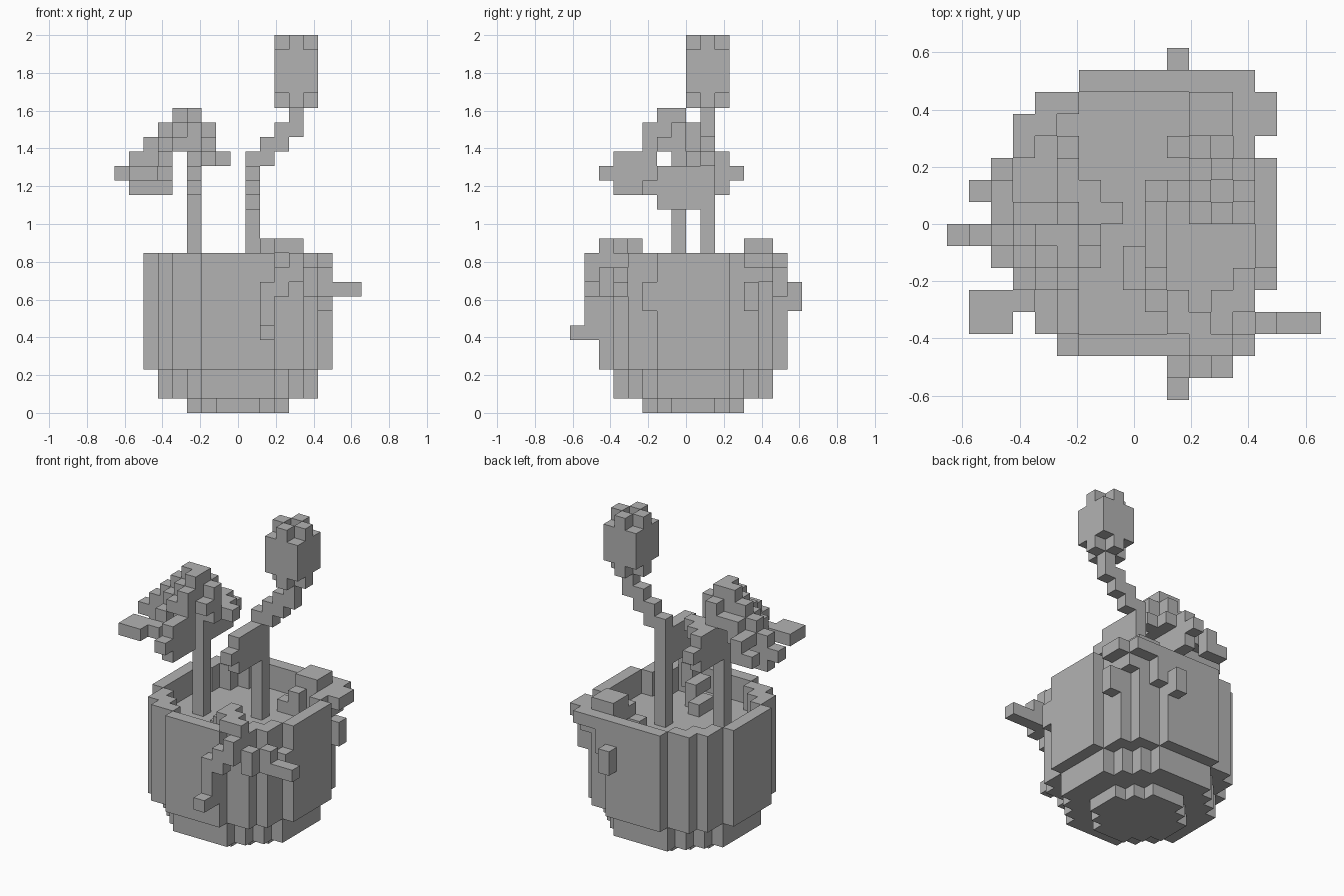
import bpy
import bmesh
from mathutils import Vector

cube = bpy.data.objects.get("Cube")
if cube:
    bpy.data.objects.remove(cube, do_unlink=True)

UNIT = 2 / 26                                  # edge of one block
ORIGIN = Vector((-8.5, -8, 0))                 # grid corner, in blocks
STEPS = {"X": (1, 0, 0), "x": (-1, 0, 0), "Y": (0, 1, 0),
         "y": (0, -1, 0), "Z": (0, 0, 1), "z": (0, 0, -1)}

grey = bpy.data.materials.new("plain_grey")
grey.use_nodes = True
grey.diffuse_color = (0.45, 0.45, 0.45, 1)
grey.node_tree.nodes["Principled BSDF"].inputs["Base Color"].default_value = grey.diffuse_color


def build(name, cells):
    """Skin a set of grid cells with outer faces only, merged into large flats."""
    bm = bmesh.new()
    for cell in cells:
        centre = Vector(cell) + Vector((.5, .5, .5)) + ORIGIN
        for step in STEPS.values():
            if tuple(a + b for a, b in zip(cell, step)) in cells:
                continue
            n = Vector(step)
            u = Vector((n.y, n.z, n.x))
            w = n.cross(u)
            corners = (u + w, w - u, -u - w, u - w)
            bm.faces.new([bm.verts.new((centre + (n + c) / 2) * UNIT) for c in corners])
    bmesh.ops.remove_doubles(bm, verts=bm.verts[:], dist=UNIT / 50)
    bmesh.ops.dissolve_limit(bm, angle_limit=.01, verts=bm.verts[:], edges=bm.edges[:])
    mesh = bpy.data.meshes.new(name)
    bm.to_mesh(mesh)
    bm.free()
    mesh.materials.append(grey)
    obj = bpy.data.objects.new(name, mesh)
    bpy.context.collection.objects.link(obj)
    return obj


def disc(radius, low, high, inner=0):
    """Round slab of blocks about the pot's axis, optionally hollow."""
    span = range(-7, 8)
    return {(8 + i, 8 + j, k) for i in span for j in span for k in range(low, high)
            if inner ** 2 <= i * i + j * j <= radius ** 2}


def box(lo, hi):
    return {(i, j, k) for i in range(lo[0], hi[0] + 1)
            for j in range(lo[1], hi[1] + 1) for k in range(lo[2], hi[2] + 1)}


def walk(start, path):
    """Trail of blocks that follows one letter per step."""
    cell, cells = start, {start}
    for letter in path:
        cell = tuple(a + b for a, b in zip(cell, STEPS[letter]))
        cells.add(cell)
    return cells


def blade(root, letter, first, tip):
    """Upright pointed leaf, three blocks tall, longest in its middle row."""
    step = STEPS[letter]
    return {(root[0] + step[0] * d, root[1] + step[1] * d, root[2] + row)
            for row in (-1, 0, 1) for d in range(first, tip + (row == 0))}


# Pot and soil
build("pot", disc(3.5, 0, 1) | disc(5.5, 1, 3) | disc(6.5, 3, 9) | disc(6.5, 9, 11, 5.5))
build("soil", disc(5.4, 8, 9))

# Fan plant: stem, crown and drooping fronds
build("fan_stem", box((5, 7, 9), (5, 7, 19)))
crown = walk((4, 7, 20), "Xy")
crown |= box((4, 6, 19), (5, 7, 19)) | walk((3, 7, 19), "XXX") | walk((5, 5, 19), "YYY")
crown |= walk((2, 7, 18), "XyXyX") | walk((3, 8, 18), "XX") | walk((6, 6, 18), "Y")
build("fan_crown", crown)
for name, root, letter, first, tip in (
        ("right_frond", (5, 7, 16), "x", 2, 5),
        ("front_frond", (5, 7, 16), "y", 2, 5),
        ("back_frond", (5, 6, 16), "Y", 2, 5)):
    build(name, blade(root, letter, first, tip))
build("left_frond", walk((6, 7, 17), "YXxY"))
build("front_corner_frond", walk((3, 5, 17), "zyxyxY"))
build("back_corner_frond", walk((3, 8, 17), "xYzx"))

# Bud plant: stem, leaf and bud
build("bud_stem", walk((9, 9, 9), "Z" * 8 + "XZXZXZ"))
build("bud_leaf", blade((9, 9, 15), "y", 1, 4))
bud = box((11, 8, 22), (13, 10, 24))
for k in (21, 25):
    bud |= {(12 + s[0], 9 + s[1], k) for s in STEPS.values() if s[2] == 0}
bud.add((12, 9, 21))
build("bud", bud)

# Creeper over the front rim, with a twig
build("front_creeper", walk((8, 6, 9), "yXZyXZyXyXzyzxzxzzzy"))
build("front_twig", walk((12, 2, 9), "XzYXZzXX"))
build("side_shoot", walk((14, 5, 8), "z"))

# Creeper over the back rim, with hanging tips
build("back_creeper", walk((10, 11, 9), "XZYZYXyzXXYxYxxzz") | {(13, 13, 9)})
build("back_tip", walk((10, 15, 8), "z"))
build("side_tip", walk((14, 12, 8), "z"))
